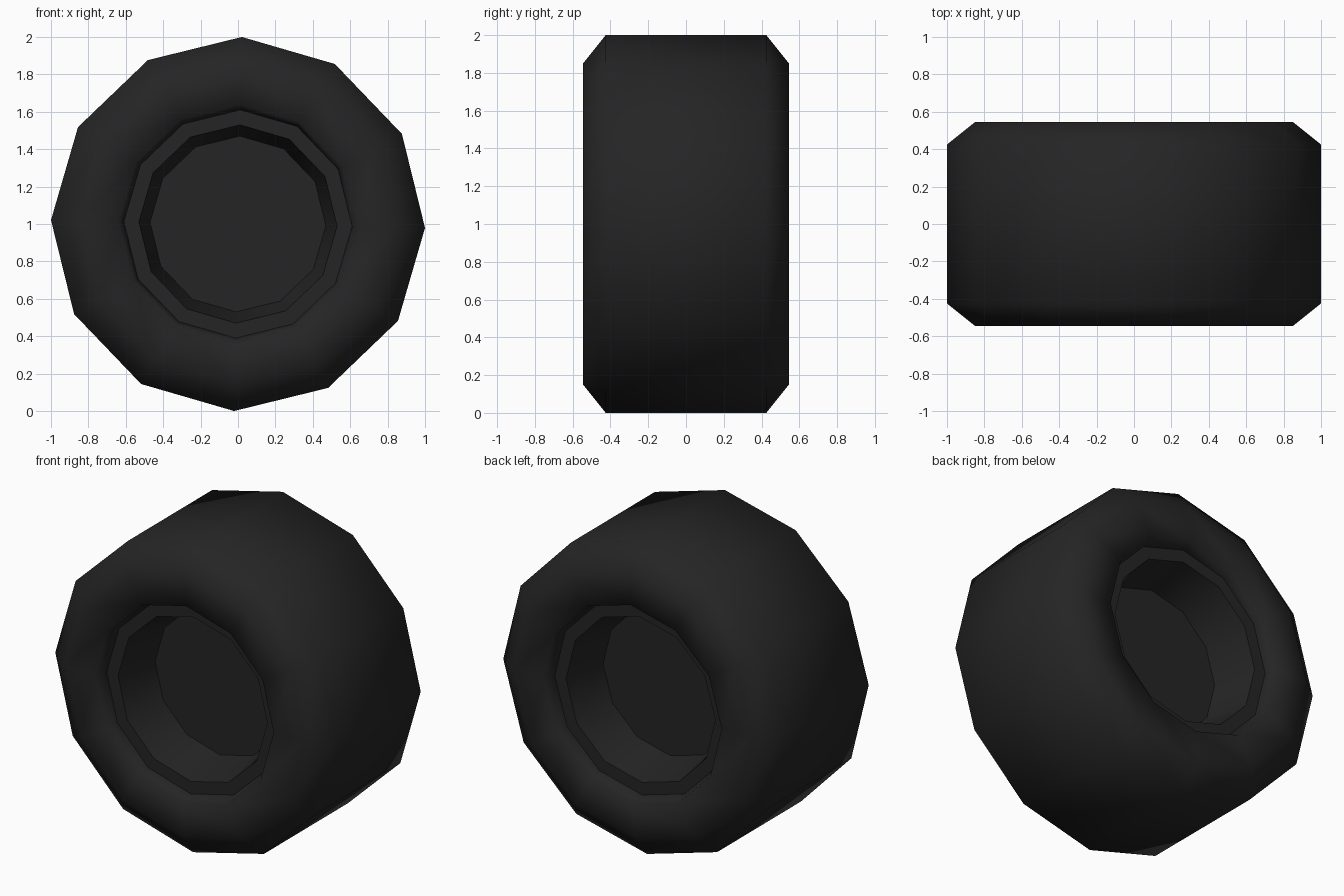
import bpy, bmesh, math

if "Cube" in bpy.data.objects:
    bpy.data.objects.remove(bpy.data.objects["Cube"])

SIDES = 12
TWIST = math.radians(-1.2)


def material(name, rgb):
    m = bpy.data.materials.new(name)
    m.diffuse_color = (*rgb, 1.0)
    m.use_nodes = True
    m.node_tree.nodes["Principled BSDF"].inputs["Base Color"].default_value = m.diffuse_color
    return m


def lathe(name, profile, mat, closed=False, cap=False):
    """Spin a (radius, y) profile around the y axis with few sides."""
    bm = bmesh.new()
    rings = []
    for r, y in profile:
        ring = []
        for i in range(SIDES):
            a = TWIST + 2 * math.pi * i / SIDES
            ring.append(bm.verts.new((r * math.cos(a), y, 1 + r * math.sin(a))))
        rings.append(ring)
    pairs = list(zip(rings, rings[1:]))
    if closed:
        pairs.append((rings[-1], rings[0]))
    for a, b in pairs:
        for i in range(SIDES):
            j = (i + 1) % SIDES
            bm.faces.new((a[i], a[j], b[j], b[i]))
    if cap:
        bm.faces.new(rings[0])
        bm.faces.new(rings[-1])
    bmesh.ops.recalc_face_normals(bm, faces=bm.faces)
    mesh = bpy.data.meshes.new(name)
    bm.to_mesh(mesh)
    bm.free()
    mesh.materials.append(mat)
    ob = bpy.data.objects.new(name, mesh)
    bpy.context.collection.objects.link(ob)
    return ob


def mirrored(half):
    return half + [(r, -y) for r, y in reversed(half)]


rubber = material("black rubber", (0.018, 0.018, 0.018))

# Tyre: recessed bead, sidewall lip, chamfered shoulder, flat tread
tyre = lathe("tyre", mirrored([(0.61, -0.46), (0.635, -0.545),
                               (0.85, -0.545), (1.0, -0.425)]), rubber, closed=True)
tyre.data.shade_smooth()

# Rim: flat ring on each side, tapered well and hub disc
rim = lathe("rim", [(0.47, -0.17), (0.53, -0.46), (0.61, -0.46),
                    (0.61, 0.46), (0.53, 0.46), (0.47, 0.17)], rubber, cap=True)
bpy.context.view_layer.objects.active = rim
rim.select_set(True)
bpy.ops.object.shade_smooth_by_angle(angle=math.radians(40))
